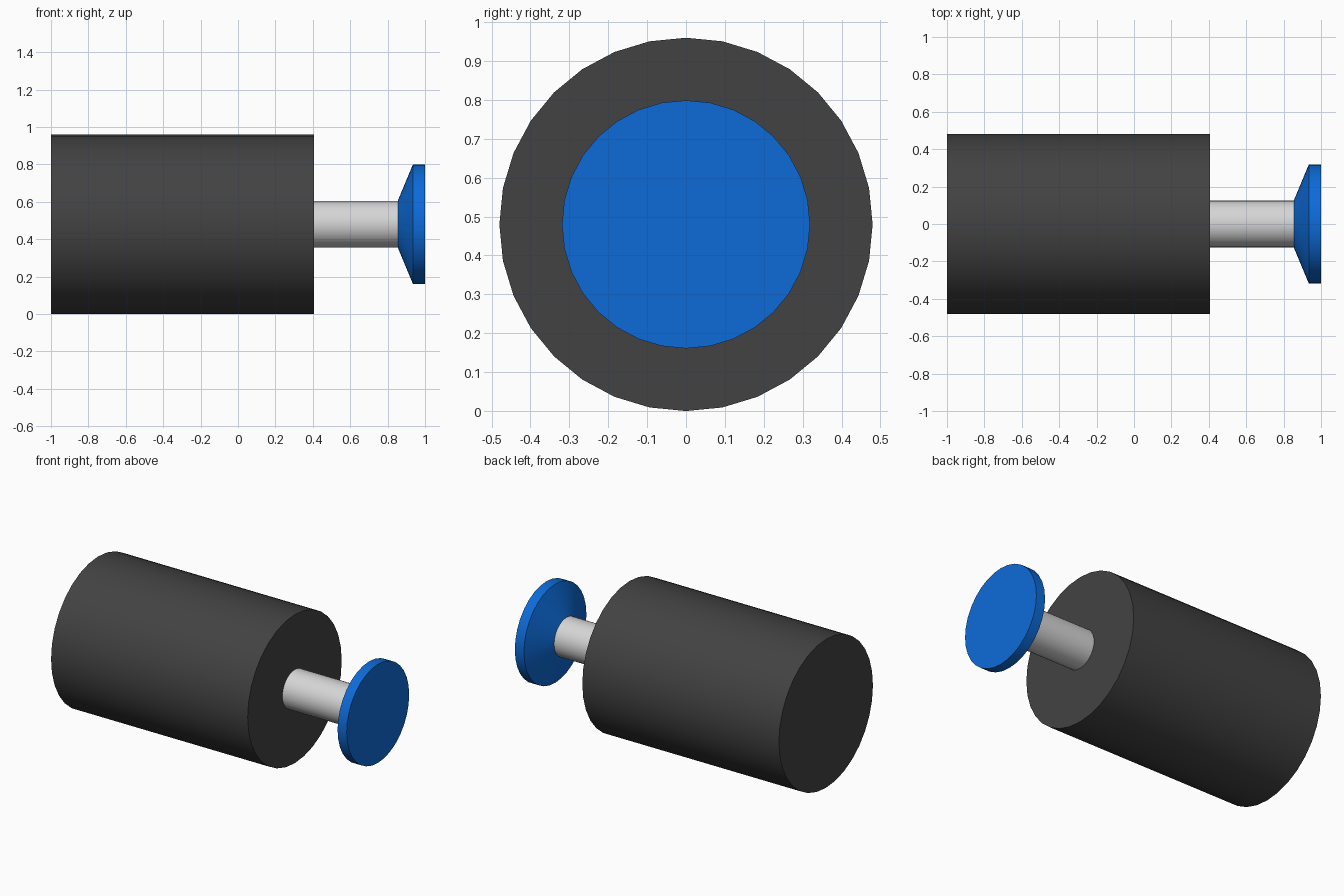
import bpy
import bmesh
import math

cube = bpy.data.objects.get("Cube")
if cube:
    bpy.data.objects.remove(cube, do_unlink=True)

SIDES = 32
AXIS_Z = 0.48


def make_material(name, rgb):
    mat = bpy.data.materials.new(name)
    mat.use_nodes = True
    mat.diffuse_color = (*rgb, 1)
    mat.node_tree.nodes["Principled BSDF"].inputs["Base Color"].default_value = (*rgb, 1)
    return mat


def turned_part(name, profile, mat):
    """Turn (x, radius) points about the x axis and cap both ends."""
    bm = bmesh.new()
    rings = []
    for x, r in profile:
        angles = [2 * math.pi * i / SIDES for i in range(SIDES)]
        rings.append([bm.verts.new((x, r * math.cos(a), r * math.sin(a))) for a in angles])
    for a, b in zip(rings, rings[1:]):
        for i in range(SIDES):
            j = (i + 1) % SIDES
            bm.faces.new((a[i], a[j], b[j], b[i]))
    bm.faces.new(rings[0])
    bm.faces.new(rings[-1])
    bmesh.ops.recalc_face_normals(bm, faces=bm.faces)
    mesh = bpy.data.meshes.new(name)
    bm.to_mesh(mesh)
    bm.free()
    mesh.materials.append(mat)
    obj = bpy.data.objects.new(name, mesh)
    obj.location.z = AXIS_Z
    bpy.context.collection.objects.link(obj)
    # Smooth round walls, crisp rims
    bpy.ops.object.select_all(action="DESELECT")
    obj.select_set(True)
    bpy.context.view_layer.objects.active = obj
    bpy.ops.object.shade_smooth_by_angle(angle=math.radians(20))
    return obj


charcoal = make_material("charcoal", (0.055, 0.055, 0.055))
light_grey = make_material("light grey", (0.67, 0.67, 0.67))
blue = make_material("blue", (0.004, 0.147, 0.69))

# Large cylinder, thin shaft, flared end knob
turned_part("body", [(-1.0, 0.48), (0.405, 0.48)], charcoal)
turned_part("shaft", [(0.395, 0.125), (0.86, 0.125)], light_grey)
turned_part("knob", [(0.855, 0.127), (0.935, 0.319), (1.0, 0.319)], blue)
